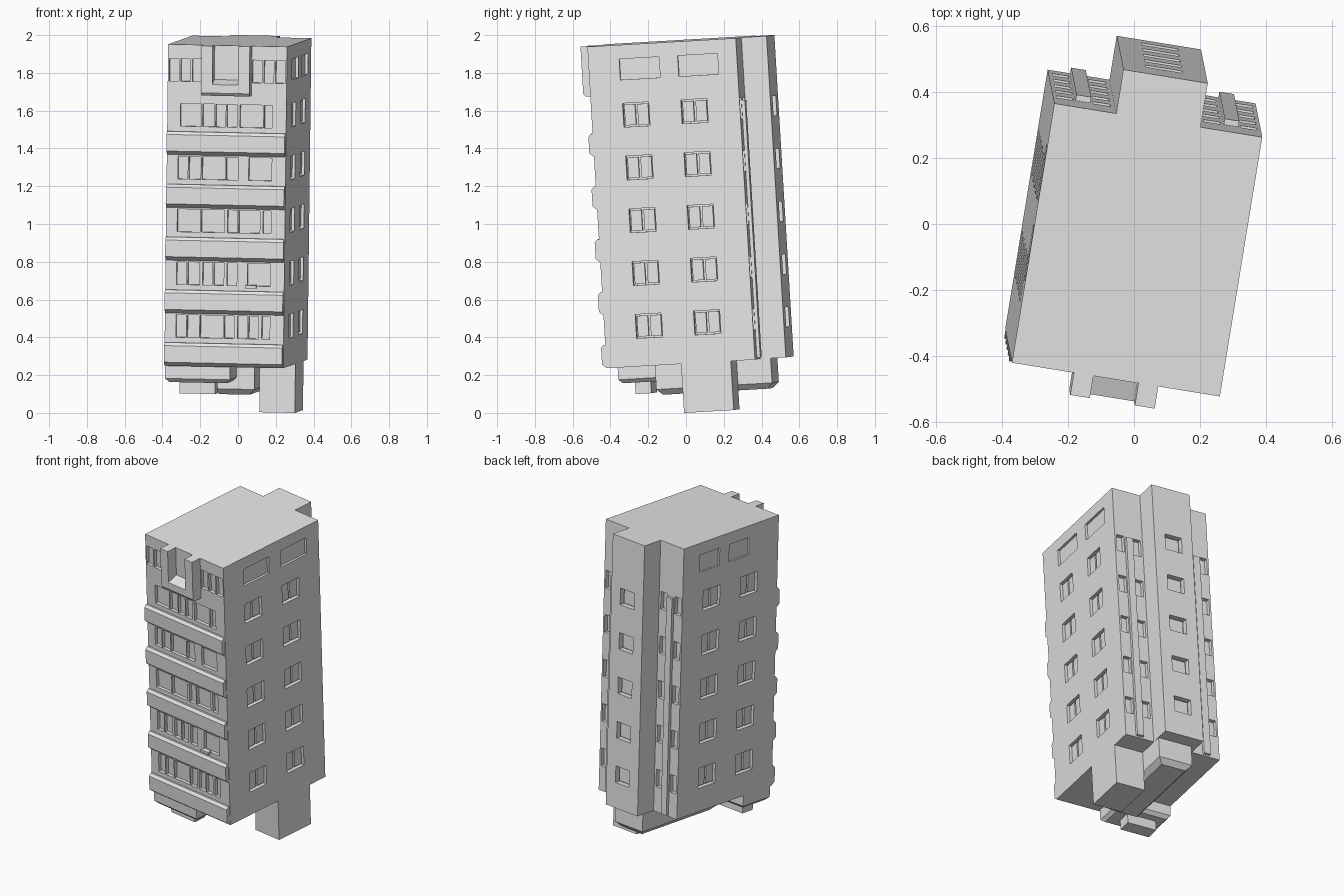
import bpy, bmesh
from mathutils import Vector, Matrix

if "Cube" in bpy.data.objects:
    bpy.data.objects.remove(bpy.data.objects["Cube"])

stone = bpy.data.materials.new("pale grey")
stone.use_nodes = True
stone.diffuse_color = (0.8, 0.8, 0.8, 1)
stone.node_tree.nodes["Principled BSDF"].inputs["Base Color"].default_value = (0.8, 0.8, 0.8, 1)

# Leaning frame: local x runs along the front, y to the back, z up the tower
up = Vector((0.012, -0.06, 1)).normalized()
back = Vector((0.16, 0.987, 0))
back = (back - up * back.dot(up)).normalized()
side = back.cross(up)
FRAME = Matrix.Translation((-0.39, -0.318, 0.25)) @ Matrix((side, back, up)).transposed().to_4x4()

W, D, H = 0.638, 0.797, 1.705
STAIR = (0.19, 0.449)          # x range of the rear stair tower
STAIR_BACK = 0.932
PITCH = 0.28
ROWS = [0.212 + PITCH * i for i in range(5)]


def finish(name, bm):
    bmesh.ops.recalc_face_normals(bm, faces=bm.faces)
    mesh = bpy.data.meshes.new(name)
    bm.to_mesh(mesh)
    bm.free()
    mesh.materials.append(stone)
    obj = bpy.data.objects.new(name, mesh)
    bpy.context.collection.objects.link(obj)
    obj.matrix_world = FRAME
    return obj


def add_box(bm, x0, x1, y0, y1, z0, z1, chamfer=0):
    """Box whose lower edge may be chamfered."""
    c = chamfer
    rings = [(z1, 0), (z0 + c, 0), (z0, c)] if c else [(z1, 0), (z0, 0)]
    verts = [bm.verts.new((x, y, z)) for z, i in rings
             for x in (x0 + i, x1 - i) for y in (y0 + i, y1 - i)]
    bmesh.ops.convex_hull(bm, input=verts)


def boxes(name, items):
    bm = bmesh.new()
    for item in items:
        add_box(bm, *item)
    bmesh.ops.dissolve_limit(bm, angle_limit=0.01, verts=bm.verts, edges=bm.edges)
    return finish(name, bm)


def prism(name, points, vec):
    bm = bmesh.new()
    face = bm.faces.new([bm.verts.new(p) for p in points])
    top = bmesh.ops.extrude_face_region(bm, geom=[face])["geom"]
    bmesh.ops.translate(bm, vec=vec, verts=[v for v in top if isinstance(v, bmesh.types.BMVert)])
    return finish(name, bm)


# Tower body with the stair tower at the rear
a, b = STAIR
outline = [(0, 0), (W, 0), (W, D), (b, D), (b, STAIR_BACK), (a, STAIR_BACK), (a, D), (0, D)]
body = prism("tower_body", [(x, y, 0) for x, y in outline], (0, 0, H))

holes, panes = [], []

# Front windows: one list of pane spans per floor, in hundredths of the width
floors = [
    ["6-11", "12-18", "19-31", "32-37", "39-44", "45-50", "52-56"],
    ["6-11", "12-18", "20-25", "26-31", "33-38", "44-56"],
    ["6-18", "19-31", "33-38", "39-50", "52-56"],
    ["6-11", "12-18", "19-31", "32-38", "44-56"],
    ["7-18", "19-25", "26-31", "32-37", "39-51", "52-56"],
]
for z, spans in zip(ROWS, floors):
    for span in spans:
        x0, x1 = (int(s) / 100 for s in span.split("-"))
        holes.append((x0, x1 + 0.003, -0.05, 0.02, z - 0.06, z + 0.06))
for x in (0.008, 0.07, 0.132):
    for x0 in (x, W - x - 0.052):
        holes.append((x0, x0 + 0.052, -0.05, 0.02, 1.51, 1.63))

# Side windows: recesses with a pair of raised casements
for z in ROWS:
    for y in (0.24, 0.553):
        y0, y1 = y - 0.07, y + 0.07
        for wall, s in ((0, 1), (W, -1)):
            x0, x1 = sorted((wall - 0.05 * s, wall + 0.03 * s))
            holes.append((x0, x1, y0, y1, z - 0.063, z + 0.063))
            p0, p1 = sorted((wall + 0.014 * s, wall + 0.035 * s))
            for q0, q1 in ((y0 + 0.006, y - 0.006), (y + 0.006, y1 - 0.006)):
                panes.append((p0, p1, q0, q1, z - 0.055, z + 0.055))

# Top floor side panels
for y in (0.273, 0.587):
    holes.append((W - 0.015, W + 0.05, y - 0.107, y + 0.107, 1.52, 1.63))
for y in (0.33, 0.576):
    holes.append((-0.05, 0.012, y - 0.083, y + 0.083, 1.52, 1.63))

# Rear windows
mid = (a + b) / 2
for z in ROWS:
    holes.append((mid - 0.056, mid + 0.056, STAIR_BACK - 0.035, STAIR_BACK + 0.05, z - 0.052, z + 0.052))
    panes.append((mid - 0.046, mid + 0.046, STAIR_BACK - 0.04, STAIR_BACK - 0.022, z - 0.044, z + 0.044))
    for x0, x1 in ((0.012, 0.062), (0.124, 0.176)):
        for q0, q1 in ((x0, x1), (W - x1, W - x0)):
            holes.append((q0, q1, D - 0.025, D + 0.05, z - 0.055, z + 0.055))

cutter = boxes("window_cutter", holes)
cutter.hide_render = True
cut = body.modifiers.new("windows", "BOOLEAN")
cut.operation = "DIFFERENCE"
cut.solver = "EXACT"
cut.object = cutter
bpy.context.view_layer.objects.active = body
bpy.ops.object.modifier_apply(modifier=cut.name)
bpy.data.objects.remove(cutter)
boxes("window_casements", panes)

# Projecting parapet bands on the front
band = [(0.005, 0), (0, 0), (-0.024, 0.02), (-0.024, 0.108), (-0.01, 0.124), (0.005, 0.124)]
for i in range(5):
    prism(f"front_band_{i + 1}", [(0.001, y, z + PITCH * i) for y, z in band], (W - 0.004, 0, 0))
boxes("window_ledge", [(0.43, 0.49, -0.02, 0.01, 0.42, 0.437)])

# Top balcony: two posts joined by a sloped floor
post = [(0.005, 1.44), (-0.055, 1.44), (-0.068, 1.455), (-0.068, H), (0.005, H)]
floor = [(0.005, 1.44), (-0.055, 1.44), (-0.068, 1.455), (-0.068, 1.5), (0.005, 1.525)]
for name, x0, x1, shape in (("balcony_left_post", 0.388, b, post),
                            ("balcony_right_post", a, 0.25, post),
                            ("balcony_floor", 0.25, 0.388, floor)):
    prism(name, [(x0, y, z) for y, z in shape], (x1 - x0, 0, 0))

# Rear pilasters
for name, x0 in (("rear_pilaster_right", 0.069), ("rear_pilaster_left", W - 0.114)):
    boxes(name, [(x0, x0 + 0.045, D - 0.005, D + 0.018, 0.01, 1.375)])

# Blocks hanging below the tower
boxes("under_core", [(0.225, 0.447, 0.228, 0.85, -0.16, 0.005, 0.03)])
boxes("under_side_block", [(0.447, W, 0.4, 0.667, -0.26, 0.005)])
boxes("under_front_block", [(0.003, 0.35, 0.012, 0.235, -0.088, 0.005, 0.02)])
boxes("under_front_step", [(0.068, 0.26, 0.085, 0.17, -0.15, -0.08)])
